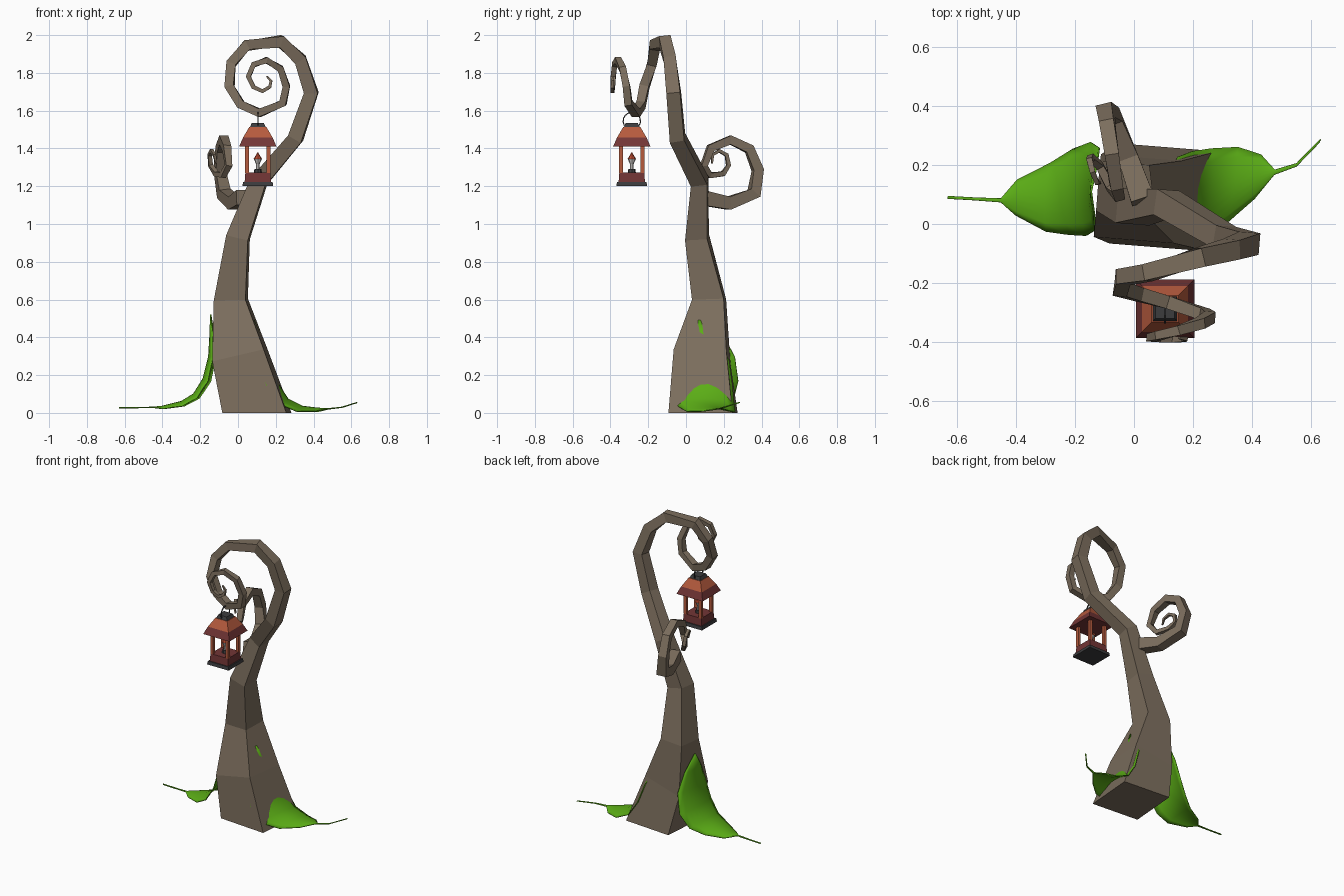
import bpy, bmesh, math
from mathutils import Vector, Matrix

if "Cube" in bpy.data.objects:
    bpy.data.objects.remove(bpy.data.objects["Cube"])


def material(name, rgb):
    m = bpy.data.materials.new(name)
    m.diffuse_color = (*rgb, 1)
    m.use_nodes = True
    m.node_tree.nodes["Principled BSDF"].inputs["Base Color"].default_value = m.diffuse_color
    return m


BARK = material("bark brown", (0.20, 0.155, 0.11))
LEAF = material("leaf green", (0.105, 0.42, 0.008))
ROOF = material("rust orange", (0.47, 0.105, 0.048))
RED = material("dark red", (0.17, 0.036, 0.036))
IRON = material("dark iron", (0.045, 0.045, 0.048))
WAX = material("candle white", (0.75, 0.72, 0.70))
FLAME = material("flame red", (0.50, 0.07, 0.03))


def finish(name, bm, mat):
    bmesh.ops.recalc_face_normals(bm, faces=bm.faces)
    me = bpy.data.meshes.new(name)
    bm.to_mesh(me)
    bm.free()
    me.materials.append(mat)
    ob = bpy.data.objects.new(name, me)
    bpy.context.collection.objects.link(ob)
    return ob


def sweep(name, pts, ref, mat, start=None):
    """Square tube along pts (x, y, z, thickness); ref sets its roll."""
    bm = bmesh.new()
    P = [Vector(p[:3]) for p in pts]
    rings = []
    for i, p in enumerate(P):
        t = Vector((0, 0, 0))
        if i > 0:
            t += (p - P[i - 1]).normalized()
        if i < len(P) - 1:
            t += (P[i + 1] - p).normalized()
        if i == 0 and start:
            t = Vector(start)
        t.normalize()
        u = Vector(ref).cross(t).normalized()
        v = t.cross(u)
        h = pts[i][3] / 2
        rings.append([bm.verts.new(p + u * a * h + v * b * h)
                      for a, b in ((-1, -1), (1, -1), (1, 1), (-1, 1))])
    for r, s in zip(rings, rings[1:]):
        for k in range(4):
            j = (k + 1) % 4
            bm.faces.new((r[k], r[j], s[j], s[k]))
    bm.faces.new(rings[0])
    bm.faces.new(rings[-1])
    return finish(name, bm, mat)


# Trunk that leans over and curls into a spiral
sweep("trunk", [
    (.10, .09, 0, .34), (.012, .085, .30, .28), (-.038, .122, .60, .168),
    (0, .058, .93, .118), (.11, .072, 1.225, .088), (.305, -.045, 1.455, .078),
    (.388, -.065, 1.695, .073), (.33, -.085, 1.87, .066), (.225, -.112, 1.967, .064),
    (.045, -.165, 1.945, .056), (-.037, -.18, 1.848, .052), (-.045, -.22, 1.727, .05),
    (.015, -.238, 1.632, .046), (.115, -.265, 1.588, .044), (.238, -.305, 1.64, .04),
    (.256, -.315, 1.728, .038), (.225, -.335, 1.822, .036), (.15, -.36, 1.867, .033),
    (.082, -.378, 1.843, .029), (.055, -.385, 1.78, .026), (.082, -.388, 1.725, .023),
    (.13, -.39, 1.703, .021), (.168, -.39, 1.726, .018), (.175, -.388, 1.757, .014),
    (.152, -.385, 1.782, .008)], (.08, 1, 0), BARK, start=(0, 0, 1))

# Smaller curled branch at the back
sweep("back_branch", [
    (.03, .08, 1.14, .08), (-.02, .225, 1.11, .068), (-.075, .36, 1.162, .064),
    (-.097, .38, 1.285, .055), (-.09, .335, 1.397, .05), (-.075, .235, 1.445, .048),
    (-.06, .13, 1.402, .042), (-.05, .095, 1.31, .034), (-.08, .125, 1.258, .03),
    (-.115, .195, 1.265, .026), (-.145, .225, 1.31, .022), (-.15, .215, 1.365, .02),
    (-.14, .175, 1.388, .018), (-.125, .14, 1.365, .015), (-.115, .138, 1.32, .008)],
    (1, .25, 0), BARK)


def leaf(name, spine, side):
    """Cupped leaf along spine (x, y, z, half width)."""
    bm = bmesh.new()
    P = [Vector(p[:3]) for p in spine]
    side = Vector(side).normalized()
    n, rows = 8, []
    for i, p in enumerate(P):
        t = (P[min(i + 1, len(P) - 1)] - P[max(i - 1, 0)]).normalized()
        down = t.cross(side).normalized()
        if down.z > 0:
            down.negate()
        w = spine[i][3]
        rows.append([bm.verts.new(p + side * w * s + down * w * .22 * s * s)
                     for s in (2 * k / n - 1 for k in range(n + 1))])
    for r, s in zip(rows, rows[1:]):
        for k in range(n):
            bm.faces.new((r[k], r[k + 1], s[k + 1], s[k]))
    ob = finish(name, bm, LEAF)
    for f in ob.data.polygons:
        f.use_smooth = True
    mod = ob.modifiers.new("thickness", "SOLIDIFY")
    mod.thickness = .006
    mod.offset = 0


# Leaves at the root, each ending in a thin drawn-out tip
leaf("right_leaf", [
    (.085, .07, .49, .005), (.118, .075, .40, .085), (.158, .08, .29, .145),
    (.205, .08, .16, .163), (.26, .09, .075, .163), (.34, .13, .035, .13),
    (.42, .16, .025, .075), (.475, .175, .022, .008), (.55, .20, .03, .005),
    (.63, .282, .055, .004)], (.15, 1, 0))
leaf("left_leaf", [
    (-.145, .11, .52, .005), (-.148, .115, .42, .08), (-.155, .12, .30, .14),
    (-.185, .12, .18, .158), (-.235, .11, .10, .145), (-.30, .09, .06, .115),
    (-.40, .09, .035, .06), (-.45, .08, .03, .006), (-.54, .085, .028, .004),
    (-.63, .09, .028, .004)], (.05, 1, 0))

# Hanging lantern
LX, LY = .105, -.287


def frustum(name, z0, z1, h0, h1, mat, dx=0, dy=0, sides=4):
    """Tapered block; h0 and h1 are half widths (radii when round)."""
    bm = bmesh.new()
    k = math.sqrt(2) if sides == 4 else 1
    M = Matrix.Translation((LX + dx, LY + dy, (z0 + z1) / 2)) @ \
        Matrix.Rotation(math.pi / 4, 4, "Z")
    bmesh.ops.create_cone(bm, cap_ends=True, segments=sides, radius1=h0 * k,
                          radius2=h1 * k, depth=z1 - z0, matrix=M)
    return finish(name, bm, mat)


frustum("lantern_base", 1.20, 1.222, .082, .078, IRON)
frustum("lantern_lower_box", 1.222, 1.272, .07, .066, RED)
for sx in (-1, 1):
    for sy in (-1, 1):
        frustum("lantern_post", 1.27, 1.42, .010, .010, ROOF, sx * .057, sy * .057)
frustum("lantern_eave", 1.41, 1.458, .099, .078, RED)
frustum("lantern_roof", 1.458, 1.514, .078, .045, ROOF)
frustum("lantern_cap", 1.512, 1.535, .042, .032, IRON)

# Wire handle arching over the cap
sweep("lantern_handle", [
    (LX, LY + .046 * math.cos(a), 1.545 + .046 * math.sin(a), .006)
    for a in (math.radians(-30 + 24 * i) for i in range(11))], (1, 0, 0), IRON)

# Candle with flame
frustum("candle_holder", 1.27, 1.292, .022, .018, IRON, sides=8)
frustum("candle", 1.29, 1.325, .009, .009, WAX, sides=8)
frustum("flame_bottom", 1.318, 1.345, .010, .022, WAX, sides=8)
frustum("flame_top", 1.345, 1.38, .022, .001, FLAME, sides=8)
